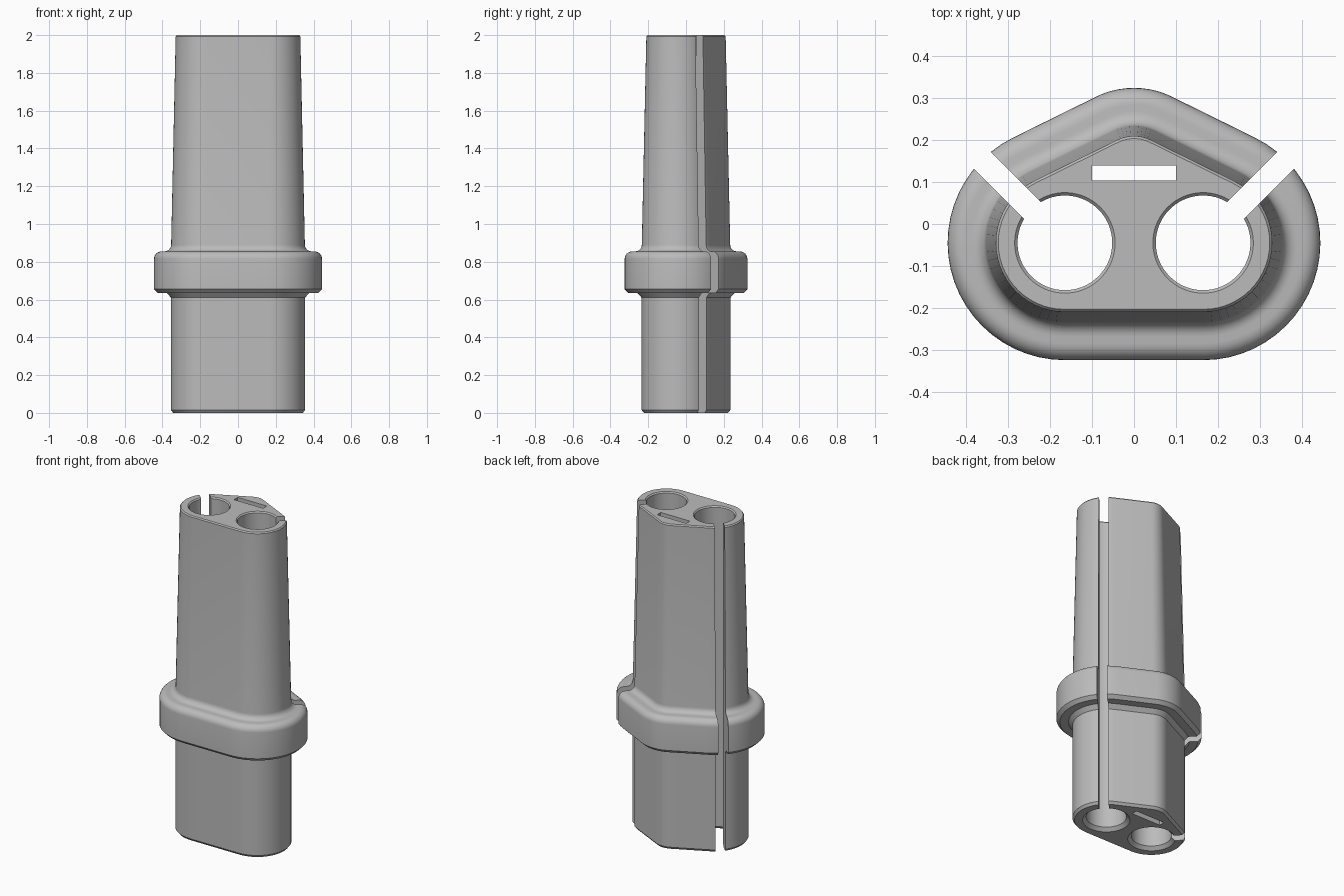
import bpy, bmesh, math
from mathutils import Matrix

cube = bpy.data.objects.get("Cube")
if cube:
    bpy.data.objects.remove(cube, do_unlink=True)

grey = bpy.data.materials.new("plain grey")
grey.use_nodes = True
colour = (0.5, 0.5, 0.5, 1)
grey.diffuse_color = colour
grey.node_tree.nodes["Principled BSDF"].inputs["Base Color"].default_value = colour

HOLE_X, HOLE_Y, APEX_Y = 0.165, -0.045, 0.12
SIDE_R, APEX_R = 0.19, 0.115


def arc(cx, cy, r, start, end, steps):
    angles = [math.radians(start + (end - start) * i / steps) for i in range(steps + 1)]
    return [(cx + r * math.cos(a), cy + r * math.sin(a)) for a in angles]


def outline(offset):
    """Rounded triangle: two round sides and a blunt ridge at the back."""
    n = 63.8
    return (arc(HOLE_X, HOLE_Y, SIDE_R + offset, -90, n, 24)
            + arc(0, APEX_Y, APEX_R + offset, n, 180 - n, 10)
            + arc(-HOLE_X, HOLE_Y, SIDE_R + offset, 180 - n, 270, 24))


def loft(name, rings):
    """Skin a list of (z, 2D ring) pairs into a closed solid."""
    bm = bmesh.new()
    loops = [[bm.verts.new((x, y, z)) for x, y in ring] for z, ring in rings]
    for low, high in zip(loops, loops[1:]):
        for i in range(len(low)):
            j = (i + 1) % len(low)
            bm.faces.new((low[i], low[j], high[j], high[i]))
    bm.faces.new(loops[0][::-1])
    bm.faces.new(loops[-1])
    bmesh.ops.recalc_face_normals(bm, faces=bm.faces)
    return finish(name, bm)


def box(name, size, centre, turn=0):
    bm = bmesh.new()
    bmesh.ops.create_cube(bm, size=1)
    bmesh.ops.scale(bm, vec=size, verts=bm.verts)
    bmesh.ops.transform(bm, verts=bm.verts,
                        matrix=Matrix.Translation(centre) @ Matrix.Rotation(math.radians(turn), 4, "Z"))
    return finish(name, bm)


def finish(name, bm):
    mesh = bpy.data.meshes.new(name)
    bm.to_mesh(mesh)
    bm.free()
    mesh.materials.append(grey)
    obj = bpy.data.objects.new(name, mesh)
    bpy.context.collection.objects.link(obj)
    return obj


# Height and outward offset: plug, collar with rounded shoulder, fillet, tapered top
profile = [(0, -0.012), (0.015, 0), (0.61, 0), (0.635, 0.022), (0.635, 0.07), (0.655, 0.09)]
profile += [(z, d) for d, z in arc(0.05, 0.815, 0.04, 0, 90, 6)]
profile += [(z, d) for d, z in arc(0.034, 0.89, 0.035, 270, 180, 6)]
profile += [(1.993, -0.025), (2, -0.031)]
body = loft("grip_body", [(z, outline(d)) for z, d in profile])

# Cutters: two round bores with flared ends, two diagonal slits, one flat slot
bore = [(-0.02, 0.153), (0.02, 0.113), (1.993, 0.113), (2.02, 0.14)]
cutters = [box("slot_cutter", (0.2, 0.036, 2.4), (0, 0.122, 1))]
for side, label in ((1, "left"), (-1, "right")):
    cutters.append(loft(label + "_bore_cutter",
                        [(z, arc(side * HOLE_X, HOLE_Y, r, 0, 355, 71)) for z, r in bore]))
    reach = 0.29 * math.sqrt(0.5)
    cutters.append(box(label + "_slit_cutter", (0.46, 0.056, 2.4),
                       (side * (HOLE_X + reach), HOLE_Y + reach, 1), 45 * side))

bpy.ops.object.select_all(action="DESELECT")
body.select_set(True)
bpy.context.view_layer.objects.active = body
for cutter in cutters:
    cut = body.modifiers.new(cutter.name, "BOOLEAN")
    cut.operation = "DIFFERENCE"
    cut.solver = "EXACT"
    cut.object = cutter
    bpy.ops.object.modifier_apply(modifier=cut.name)
    bpy.data.objects.remove(cutter, do_unlink=True)

bpy.ops.object.shade_smooth_by_angle(angle=math.radians(28))
